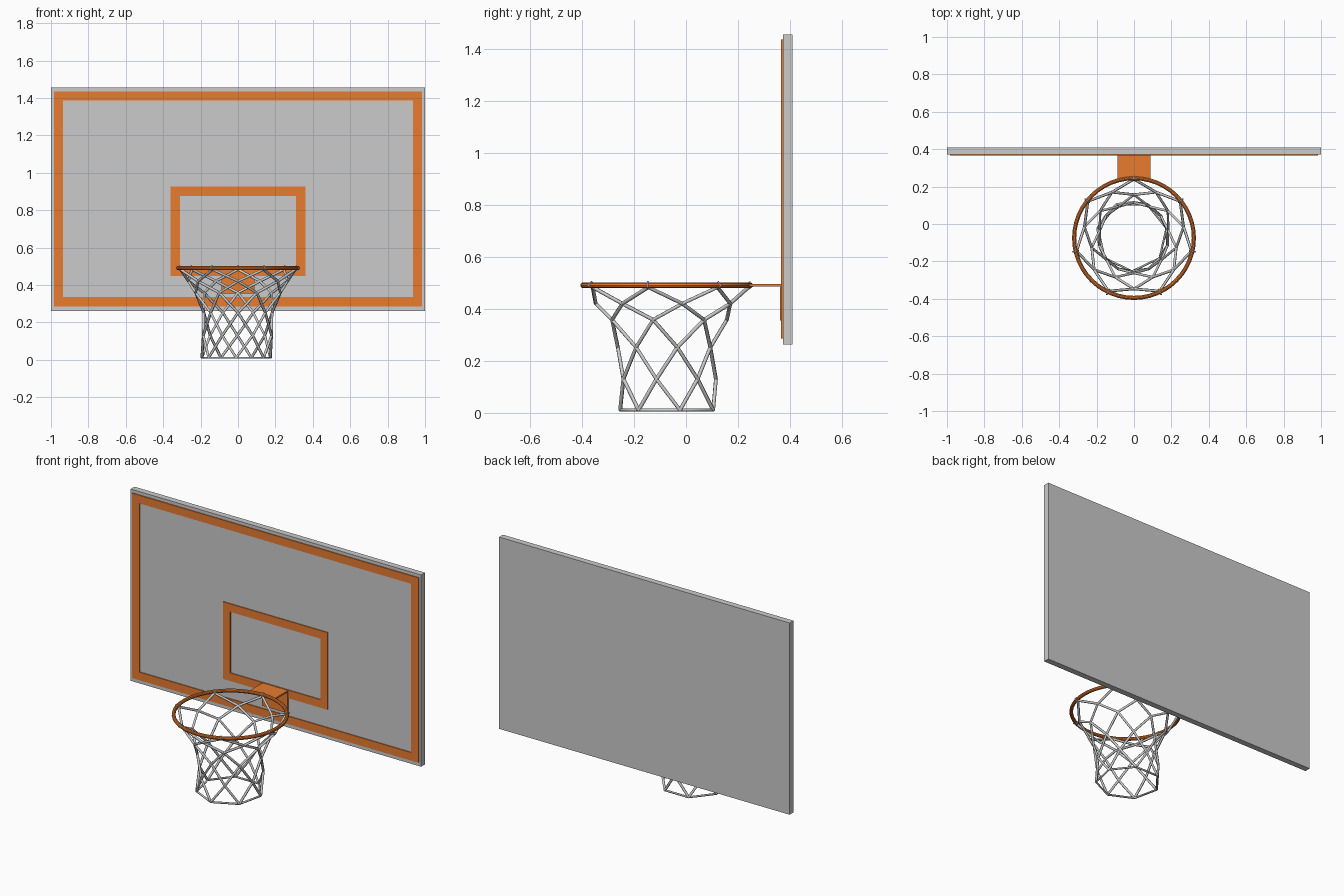
import bpy, bmesh
from math import sin, cos, pi

if "Cube" in bpy.data.objects:
    bpy.data.objects.remove(bpy.data.objects["Cube"])

orange = bpy.data.materials.new("orange_paint")
orange.diffuse_color = (0.8, 0.2, 0.03, 1)
orange.use_nodes = True
orange.node_tree.nodes["Principled BSDF"].inputs["Base Color"].default_value = orange.diffuse_color
RIM_Y = -0.075


def mesh_object(name, bm, mat=None):
    bmesh.ops.recalc_face_normals(bm, faces=bm.faces)
    me = bpy.data.meshes.new(name)
    bm.to_mesh(me)
    bm.free()
    ob = bpy.data.objects.new(name, me)
    bpy.context.collection.objects.link(ob)
    if mat:
        me.materials.append(mat)
    return ob


def box(name, x, y0, y1, z0, z1, mat=None):
    bm = bmesh.new()
    bmesh.ops.create_cube(bm, size=1)
    for v in bm.verts:
        v.co = (v.co.x * 2 * x,
                y1 if v.co.y > 0 else y0,
                z1 if v.co.z > 0 else z0)
    return mesh_object(name, bm, mat)


def frame(name, x, z0, z1, width, y0, y1):
    bm = bmesh.new()
    loops = []
    for inset, y in ((0, y0), (width, y0), (width, y1), (0, y1)):
        a, lo, hi = x - inset, z0 + inset, z1 - inset
        loops.append([bm.verts.new((px, y, pz))
                      for px, pz in ((-a, lo), (a, lo), (a, hi), (-a, hi))])
    for k in range(4):
        p, q = loops[k], loops[(k + 1) % 4]
        for i in range(4):
            j = (i + 1) % 4
            bm.faces.new((p[i], p[j], q[j], q[i]))
    return mesh_object(name, bm, orange)


# Backboard and painted borders
box("backboard", 1.0, 0.372, 0.41, 0.262, 1.455)
frame("outer_border", 0.985, 0.285, 1.435, 0.05, 0.366, 0.373)
frame("target_square", 0.36, 0.447, 0.927, 0.05, 0.366, 0.373)

# Rim and its mounting bracket
bpy.ops.mesh.primitive_torus_add(location=(0, RIM_Y, 0.49), major_radius=0.32,
                                 minor_radius=0.011, major_segments=48,
                                 minor_segments=10)
rim = bpy.context.object
rim.name = "rim"
rim.data.materials.append(orange)
bpy.ops.object.shade_smooth_by_angle()
box("bracket_shelf", 0.088, 0.235, 0.37, 0.485, 0.495, orange)
box("bracket_plate", 0.088, 0.362, 0.373, 0.355, 0.495, orange)

# Net: rows of knots (radius, height, half-step offset, sway x, sway y)
N = 7
ROWS = [(0.315, 0.483, 0, 0, 0), (0.272, 0.42, 1, 0, 0),
        (0.232, 0.358, 0, 0, 0), (0.187, 0.252, 1, 0, 0),
        (0.187, 0.13, 0, -0.003, 0.003), (0.188, 0.011, 1, -0.01, 0.01)]


def knot(row, half_steps):
    r, z, _, sx, sy = ROWS[row]
    a = pi / 2 + half_steps * pi / N
    return (r * cos(a) + sx, RIM_Y + r * sin(a) + sy, z)


def cords(name, paths, radius, cyclic=False):
    cu = bpy.data.curves.new(name, 'CURVE')
    cu.dimensions = '3D'
    cu.bevel_depth = radius
    cu.bevel_resolution = 1
    cu.use_fill_caps = True
    for path in paths:
        s = cu.splines.new('POLY')
        s.points.add(len(path) - 1)
        for p, co in zip(s.points, path):
            p.co = (*co, 1)
        s.use_cyclic_u = cyclic
    ob = bpy.data.objects.new(name, cu)
    bpy.context.collection.objects.link(ob)


# Each strand spirals one half-step per row, in both directions
cords("net_strands", [[knot(r, 2 * i + d * r) for r in range(len(ROWS))]
                      for i in range(N) for d in (-1, 1)], 0.0075)
cords("net_bottom_loop", [[knot(5, 2 * i + 1) for i in range(N)]], 0.006, True)

# Small loops tying the net to the rim
cords("net_ties", [[(r * cos(a), RIM_Y + r * sin(a), z)
                    for r, z in ((0.318, 0.478), (0.335, 0.49), (0.32, 0.503), (0.305, 0.49))]
                   for a in (pi / 2 + 2 * pi * i / N for i in range(N))], 0.004, True)
